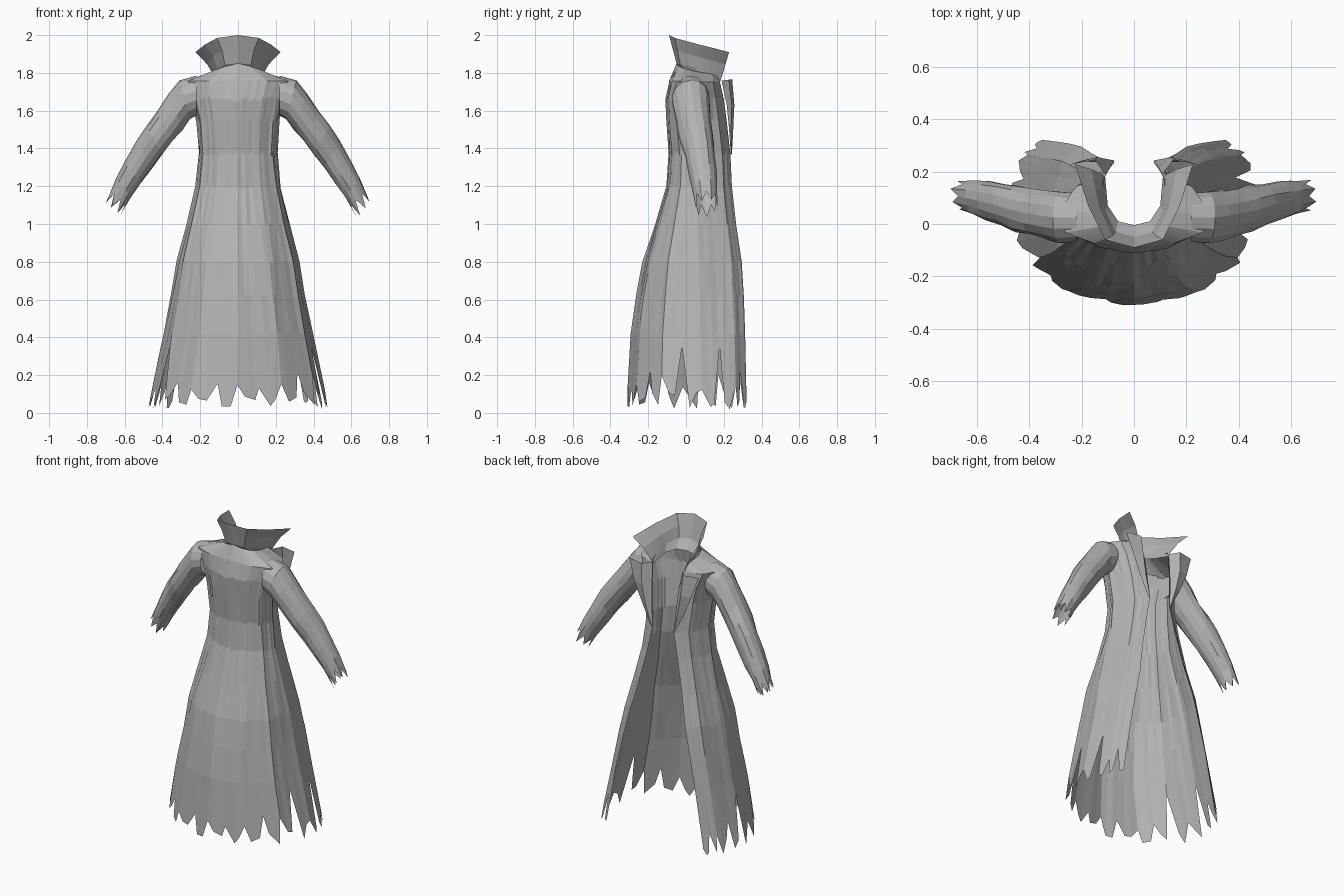
import bpy, math, random
from mathutils import Vector

if "Cube" in bpy.data.objects:
    bpy.data.objects.remove(bpy.data.objects["Cube"])

random.seed(4)
cloth = bpy.data.materials.new("grey_cloth")
cloth.diffuse_color = (0.45, 0.45, 0.45, 1)
cloth.use_nodes = True
cloth.node_tree.nodes["Principled BSDF"].inputs["Base Color"].default_value = cloth.diffuse_color


def make(name, verts, faces):
    me = bpy.data.meshes.new(name)
    me.from_pydata([tuple(v) for v in verts], [], faces)
    me.materials.append(cloth)
    me.update()
    ob = bpy.data.objects.new(name, me)
    bpy.context.collection.objects.link(ob)
    return ob


def sheet(name, rows, closed=False, flip=False):
    """Skin a grid of rows that all have the same number of points."""
    n = len(rows[0])
    verts = [p for r in rows for p in r]
    faces = []
    for i in range(len(rows) - 1):
        for j in range(n if closed else n - 1):
            k = (j + 1) % n
            f = (i * n + j, i * n + k, (i + 1) * n + k, (i + 1) * n + j)
            faces.append(f[::-1] if flip else f)
    return make(name, verts, faces)


def along(pts, u):
    """Point at u (0..1) on a polyline with evenly weighted segments."""
    s = min(max(u, 0), 1) * (len(pts) - 1)
    i = min(int(s), len(pts) - 2)
    return pts[i].lerp(pts[i + 1], s - i)


# Body sections: z at back, z at opening, back y, half width, side y, edge x, edge y
SECTIONS = [
    (0.00, 0.00, -.320, .490, .10, .360, .322),
    (0.42, 0.42, -.290, .395, .08, .285, .313),
    (0.62, 0.62, -.262, .355, .075, .243, .306),
    (0.80, 0.80, -.230, .325, .07, .200, .295),
    (1.00, 1.00, -.165, .275, .065, .155, .265),
    (1.20, 1.20, -.105, .225, .06, .110, .243),
    (1.37, 1.37, -.090, .208, .06, .075, .235),
    (1.55, 1.55, -.105, .220, .04, .090, .215),
    (1.66, 1.66, -.110, .250, .04, .100, .200),
    (1.76, 1.75, -.088, .295, .035, .110, .180),
    (1.85, 1.78, -.050, .120, .05, .115, .170),
]


def half_section(sec):
    zb, zf, yb, w, ym, ex, yf = sec
    xy = [(0, yb), (.52 * w, yb + .12 * (ym - yb)), (.89 * w, yb + .45 * (ym - yb)),
          (w, ym), (.6 * w + .4 * ex, ym + .75 * (yf - ym)), (ex, yf)]
    return [Vector((x, y, zb + (zf - zb) * i / 5)) for i, (x, y) in enumerate(xy)]


def at(sec, t):
    """Point on a section; t runs from -1 (left edge) over the back to 1."""
    p = along(half_section(sec), abs(t))
    return Vector((math.copysign(p.x, t), p.y, p.z))


# Body with torn hem
COLS = 60
ts = [-1 + 2 * j / COLS for j in range(COLS + 1)]
hem = []
for j, t in enumerate(ts):
    if j % 3 == 0:
        z = random.uniform(.12, .22)            # tear
    else:
        z = random.uniform(.015, .11)           # rag tip
    if j in (12, 18, 45, 51):
        z = .35                                 # long side tears
    if j in (0, COLS):
        z = .06
    u = t if j in (0, COLS) else t + random.uniform(-.009, .009)
    hem.append(at(SECTIONS[0], u).lerp(at(SECTIONS[1], u), z / .42))
rows = [hem]
for i, sec in enumerate(SECTIONS[1:]):
    row = [at(sec, t) for t in ts]
    if i < 8:
        for p in row[1:-1]:                     # slight creasing
            p += Vector((random.uniform(-.003, .003), random.uniform(-.003, .003),
                         random.uniform(-.012, .012) if i else 0))
    rows.append(row)
sheet("coat_body", rows)

# Upright flared collar
BASE = [Vector(p) for p in ((0, -.05, 1.85), (.07, -.03, 1.845), (.11, .05, 1.825), (.125, .19, 1.78))]
TOP = [Vector(p) for p in ((0, -.09, 2.0), (.11, -.06, 1.985), (.175, .07, 1.95), (.225, .228, 1.91))]
INNER = [Vector(p) for p in ((0, -.005, 1.79), (.06, .01, 1.79), (.10, .07, 1.78), (.11, .18, 1.75))]


def mirrored(pts, n=12):
    out = []
    for j in range(-n, n + 1):
        p = along(pts, abs(j) / n).copy()
        p.x = math.copysign(p.x, j)
        out.append(p)
    return out


inner, base, top = mirrored(INNER), mirrored(BASE), mirrored(TOP)
middle = [b.lerp(t, .5) + Vector((-.10 * b.x, 0, 0)) for b, t in zip(base, top)]
sheet("collar", [inner, base, middle, top])

# Sleeves: upper xz, lower xz, centre y, half depth
RINGS = [
    (.22, 1.785, .22, 1.575, .025, .095),
    (.31, 1.760, .255, 1.555, .025, .100),
    (.365, 1.69, .295, 1.50, .033, .096),
    (.43, 1.595, .345, 1.44, .045, .090),
    (.485, 1.52, .40, 1.365, .058, .090),
    (.54, 1.440, .455, 1.295, .075, .082),
    (.60, 1.33, .515, 1.21, .09, .075),
    (.645, 1.24, .565, 1.14, .10, .066),
    (.685, 1.15, .605, 1.075, .108, .058),
]
SIDES = 14
for side, name in ((1, "right_sleeve"), (-1, "left_sleeve")):
    rings = []
    for k, (ux, uz, lx, lz, y, d) in enumerate(RINGS):
        mid = Vector(((ux + lx) / 2, y, (uz + lz) / 2))
        half = Vector(((ux - lx) / 2, 0, (uz - lz) / 2))
        ring = []
        for j in range(SIDES):
            a = 2 * math.pi * j / SIDES
            s = random.uniform(.93, 1.05) if k > 1 else 1
            p = mid + (half * math.cos(a) + Vector((0, d * math.sin(a), 0))) * s
            if k == len(RINGS) - 1:             # torn cuff
                p += Vector((.5, .05, -.85)) * (random.uniform(.02, .055) if j % 2 else -.03)
            p.x *= side
            ring.append(p)
        rings.append(ring)
    sheet(name, rings, closed=True, flip=side < 0)

# Turned-back lapels: inner fold, raised middle, outer edge
FOLD = [(.075, .237, 1.37), (.086, .228, 1.5), (.094, .216, 1.63), (.108, .188, 1.76)]
CREST = [(.078, .243, 1.37), (.115, .25, 1.5), (.14, .256, 1.63), (.15, .245, 1.765)]
OUTER = [(.08, .24, 1.36), (.15, .236, 1.5), (.205, .24, 1.63), (.25, .225, 1.765)]
for side, name in ((1, "right_lapel"), (-1, "left_lapel")):
    strips = [[Vector((x * side, y, z)) for x, y, z in line] for line in (FOLD, CREST, OUTER)]
    sheet(name, strips, flip=side > 0)
